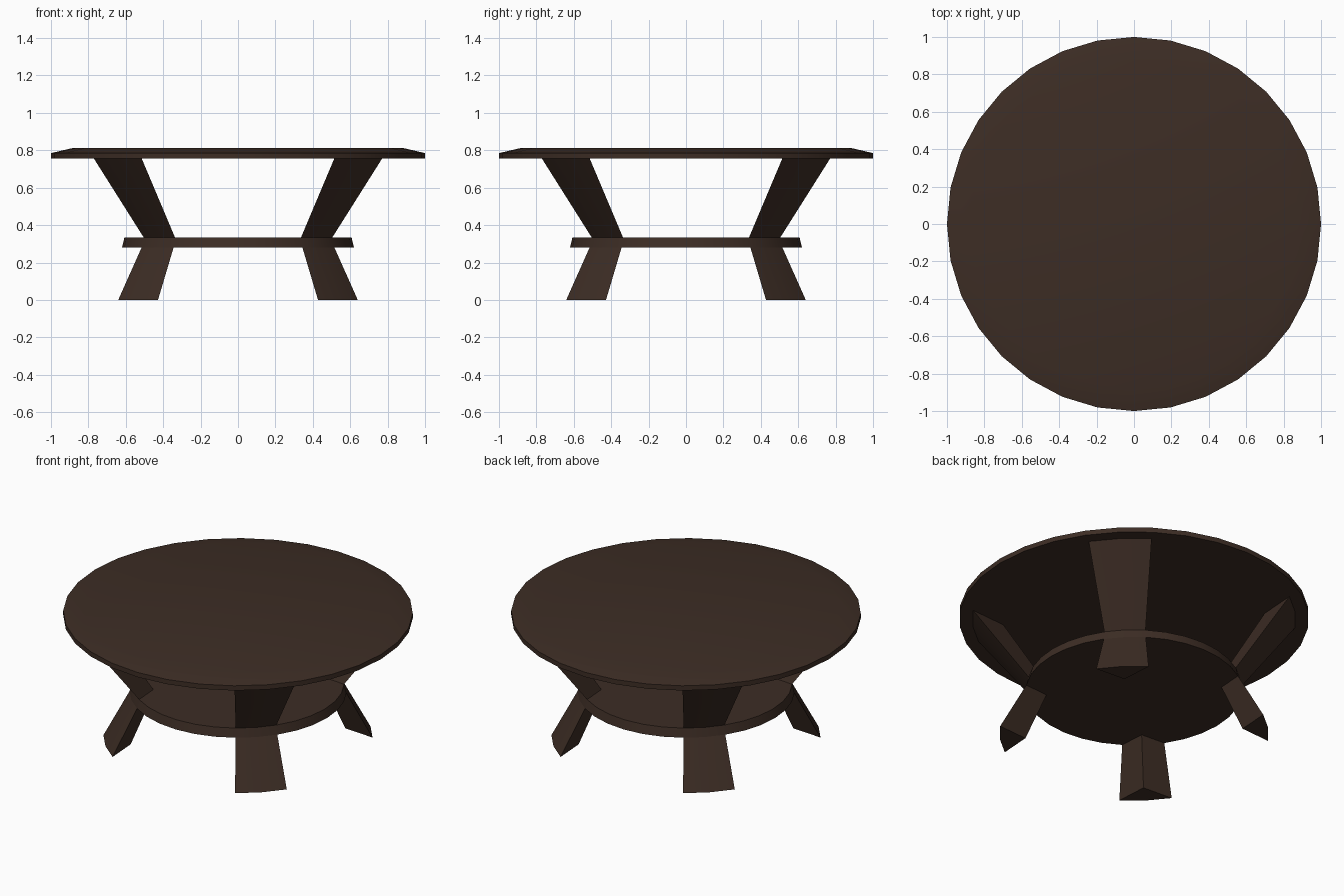
import bpy, bmesh, math

if "Cube" in bpy.data.objects:
    bpy.data.objects.remove(bpy.data.objects["Cube"])

SIDES = 32
STEP = 2 * math.pi / SIDES

wood = bpy.data.materials.new("dark brown wood")
wood.diffuse_color = (0.046, 0.026, 0.018, 1)
wood.use_nodes = True
wood.node_tree.nodes["Principled BSDF"].inputs["Base Color"].default_value = wood.diffuse_color


def finish(bm, name):
    bmesh.ops.recalc_face_normals(bm, faces=bm.faces)
    mesh = bpy.data.meshes.new(name)
    bm.to_mesh(mesh)
    bm.free()
    mesh.materials.append(wood)
    obj = bpy.data.objects.new(name, mesh)
    bpy.context.collection.objects.link(obj)
    bpy.ops.object.select_all(action='DESELECT')
    obj.select_set(True)
    bpy.context.view_layer.objects.active = obj
    bpy.ops.object.shade_smooth_by_angle(angle=math.radians(30))
    return obj


def loft(bm, sections):
    """Join matching closed outlines and cap both ends."""
    rings = [[bm.verts.new(p) for p in s] for s in sections]
    n = len(rings[0])
    for a, b in zip(rings, rings[1:]):
        for i in range(n):
            j = (i + 1) % n
            bm.faces.new((a[i], a[j], b[j], b[i]))
    bm.faces.new(rings[0][::-1])
    bm.faces.new(rings[-1])


def polar(r, a, z):
    return (r * math.cos(a), r * math.sin(a), z)


def disc(name, profile):
    bm = bmesh.new()
    loft(bm, [[polar(r, i * STEP, z) for i in range(SIDES)] for r, z in profile])
    return finish(bm, name)


def leg_section(r, z, a):
    # two rim facets wide on the outside, one ridge on the inside
    return [polar(r, a - STEP, z), polar(r, a, z), polar(r, a + STEP, z),
            polar(r * 0.81, a, z)]


# Round top with a shallow bevel, and the lower shelf
disc("table_top", [(1.0, 0.755), (1.0, 0.785), (0.88, 0.813)])
disc("lower_shelf", [(0.62, 0.28), (0.607, 0.335)])

# Four diagonal legs, splayed below and above the shelf
for k, side in enumerate(("back_right", "back_left", "front_left", "front_right")):
    a = math.pi / 4 + k * math.pi / 2
    for part, ends in (("foot", ((0.77, 0.0), (0.62, 0.28))),
                       ("upper_leg", ((0.607, 0.335), (0.926, 0.755)))):
        bm = bmesh.new()
        loft(bm, [leg_section(r, z, a) for r, z in ends])
        finish(bm, f"{side}_{part}")
